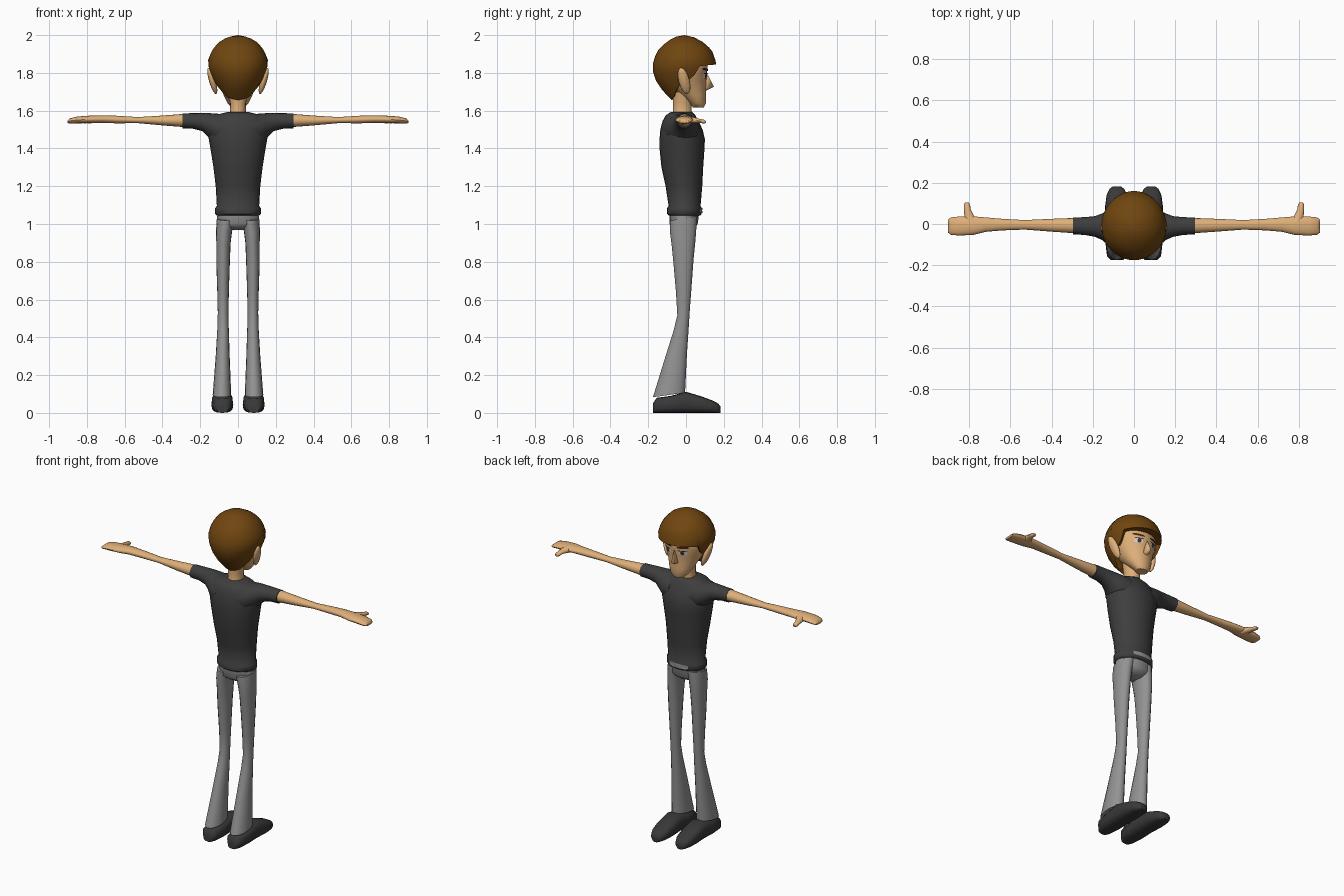
import bpy, bmesh, math
from mathutils import Vector, Matrix

if "Cube" in bpy.data.objects:
    bpy.data.objects.remove(bpy.data.objects["Cube"])


def material(name, rgb):
    m = bpy.data.materials.new(name)
    m.diffuse_color = (*rgb, 1)
    m.use_nodes = True
    m.node_tree.nodes["Principled BSDF"].inputs["Base Color"].default_value = m.diffuse_color
    return m


SKIN = material("skin", (0.74, 0.43, 0.19))
HAIR = material("brown hair", (0.16, 0.06, 0.005))
SHIRT = material("charcoal shirt", (0.048, 0.048, 0.05))
PANTS = material("grey trousers", (0.29, 0.29, 0.29))
SHOE = material("dark shoe", (0.04, 0.04, 0.042))
WHITE = material("eye white", (0.62, 0.66, 0.7))
IRIS = material("dark iris", (0.03, 0.035, 0.05))
BROW = material("dark brow", (0.05, 0.02, 0.008))


def finish(bm, name, mat, angle=50):
    bmesh.ops.recalc_face_normals(bm, faces=bm.faces)
    me = bpy.data.meshes.new(name)
    bm.to_mesh(me)
    bm.free()
    for p in me.polygons:
        p.use_smooth = True
    me.set_sharp_from_angle(angle=math.radians(angle))
    me.materials.append(mat)
    ob = bpy.data.objects.new(name, me)
    bpy.context.collection.objects.link(ob)
    return ob


def skin_rings(bm, rings):
    n = len(rings[0])
    for a, b in zip(rings, rings[1:]):
        for i in range(n):
            j = (i + 1) % n
            bm.faces.new((a[i], a[j], b[j], b[i]))


def loft(name, mat, rings, n=16, power=2.0):
    """Rings are (centre, u axis, v axis); superellipse cross-sections, capped."""
    bm = bmesh.new()
    loops = []
    for c, u, v in rings:
        loop = []
        for i in range(n):
            a = 2 * math.pi * i / n
            ca, sa = math.cos(a), math.sin(a)
            cu = math.copysign(abs(ca) ** (2 / power), ca)
            sv = math.copysign(abs(sa) ** (2 / power), sa)
            loop.append(bm.verts.new(Vector(c) + Vector(u) * cu + Vector(v) * sv))
        loops.append(loop)
    skin_rings(bm, loops)
    bm.faces.new(loops[0])
    bm.faces.new(loops[-1])
    return finish(bm, name, mat)


def upright(table, tilt=0.0):
    """(z, x centre, x radius, front y, back y) -> rings; tilt raises the front edge."""
    return [((xc, (f + b) / 2, z), (rx, 0, 0), (0, (f - b) / 2, tilt)) for z, xc, rx, f, b in table]


def lerp_table(table, t):
    for p, q in zip(table, table[1:]):
        if min(p[0], q[0]) <= t <= max(p[0], q[0]):
            k = (t - p[0]) / (q[0] - p[0])
            return [a + (b - a) * k for a, b in zip(p, q)]
    return table[-1] if abs(t - table[-1][0]) < abs(t - table[0][0]) else table[0]


def plate(name, mat, cx, cz, rx, rz, surface, lift, slope=0.0, power=2.0, n=16):
    """Thin patch that follows a front-facing surface y(x, z)."""
    bm = bmesh.new()
    rings = []
    for k in (0.35, 1.0):
        ring = []
        for i in range(n):
            a = 2 * math.pi * i / n
            ca, sa = math.cos(a), math.sin(a)
            x = cx + k * rx * math.copysign(abs(ca) ** (2 / power), ca)
            z = cz + k * rz * math.copysign(abs(sa) ** (2 / power), sa) + slope * (x - cx)
            ring.append(bm.verts.new((x, surface(x, z) + lift, z)))
        rings.append(ring)
    skin_rings(bm, rings)
    bm.faces.new(rings[0])
    ob = finish(bm, name, mat)
    if ob.data.polygons[0].normal.y < 0:
        ob.data.flip_normals()
    return ob


# Head and neck
HEAD = [(1.618, 0, .036, .095, .035), (1.64, 0, .055, .105, .02), (1.68, 0, .075, .106, -.03),
        (1.72, 0, .092, .106, -.08), (1.76, 0, .112, .108, -.12), (1.80, 0, .128, .112, -.13),
        (1.86, 0, .135, .115, -.13), (1.92, 0, .1, .08, -.1)]
loft("head", SKIN, upright(HEAD), 24)
loft("neck", SKIN, upright([(1.56, 0, .05, .035, -.075), (1.6, 0, .041, .03, -.068),
                            (1.64, 0, .042, .03, -.068), (1.7, 0, .055, .03, -.07)]))


def face_y(x, z):
    _, _, rx, f, b = lerp_table(HEAD, z)
    return (f + b) / 2 + (f - b) / 2 * math.sqrt(max(0, 1 - (x / rx) ** 2))


# Nose
bm = bmesh.new()
v = [bm.verts.new(p) for p in ((0, .114, 1.795), (-.022, .098, 1.715), (0, .148, 1.727),
                               (.022, .098, 1.715), (0, .1, 1.703), (0, .08, 1.74))]
for f in ((0, 1, 2), (0, 2, 3), (1, 4, 2), (2, 4, 3), (0, 5, 1), (0, 3, 5), (1, 5, 4), (3, 4, 5)):
    bm.faces.new([v[i] for i in f])
finish(bm, "nose", SKIN, 80)

# Hair: columns run from the crown down to a hairline that depends on the angle from the front
HAIR_SHAPE = [(2.0, 0, -.01, -.01), (1.99, .055, .04, -.06), (1.96, .105, .095, -.11),
              (1.92, .137, .137, -.147), (1.87, .158, .155, -.172), (1.845, .158, .16, -.176),
              (1.80, .147, .145, -.174), (1.74, .118, .11, -.152), (1.69, .08, .04, -.11),
              (1.655, .05, -.03, -.075)]
HAIRLINE = [(0, 1.845), (35, 1.842), (64, 1.835), (69, 1.765), (90, 1.77), (99, 1.72), (115, 1.67), (180, 1.655)]
COLS, ROWS = 48, 10
bm = bmesh.new()
crown = bm.verts.new((0, -.01, 2.0))
inside = bm.verts.new((0, -.02, 1.82))
rings = [[] for _ in range(ROWS + 1)]
for i in range(COLS):
    deg = 360 * i / COLS
    low = lerp_table(HAIRLINE, min(deg, 360 - deg))[1]
    a = math.radians(deg)
    for r in range(1, ROWS + 1):
        z = 2 - (2 - low) * (r / ROWS) ** 1.6
        _, rx, f, b = lerp_table(HAIR_SHAPE, z)
        cy = min(-.01, (f + b) / 2)
        ry = f - cy if math.cos(a) > 0 else cy - b
        rings[r - 1].append(bm.verts.new((rx * math.sin(a), cy + ry * math.cos(a), z)))
    rings[ROWS].append(bm.verts.new((.8 * rx * math.sin(a), cy + .8 * ry * math.cos(a), z + .003)))
skin_rings(bm, rings)
for i in range(COLS):
    j = (i + 1) % COLS
    bm.faces.new((crown, rings[0][j], rings[0][i]))
    bm.faces.new((inside, rings[-1][i], rings[-1][j]))
finish(bm, "hair", HAIR)

# Shirt torso with rolled hem
TORSO = [(1.045, 0, .112, .074, -.09), (1.053, 0, .121, .083, -.1), (1.085, 0, .121, .083, -.1),
         (1.095, 0, .112, .077, -.092), (1.2, 0, .118, .086, -.108), (1.3, 0, .13, .091, -.13),
         (1.4, 0, .146, .098, -.14), (1.45, 0, .155, .1, -.14), (1.5, 0, .16, .088, -.136),
         (1.545, 0, .155, .066, -.124), (1.575, 0, .125, .05, -.108), (1.592, 0, .06, .035, -.082)]
loft("shirt", SHIRT, upright(TORSO), 24)
plate("trouser_front", PANTS, 0, 1.072, .065, .013,
      lambda x, z: -.0085 + .0915 * math.sqrt(1 - (x / .121) ** 2), .004, power=5)

# Trouser hips
loft("hips", PANTS, upright([(1.06, 0, .108, .07, -.088), (1.0, 0, .114, .062, -.088),
                             (.985, 0, .095, .052, -.075), (.968, 0, .05, .03, -.05)]), 20)

LEG = [(1.03, .062, .05, .06, -.086), (.97, .073, .043, .055, -.085), (.9, .077, .038, .05, -.076),
       (.8, .079, .036, .04, -.066), (.65, .079, .031, .029, -.053), (.53, .079, .028, .02, -.046),
       (.45, .079, .03, .015, -.065), (.3, .081, .037, .005, -.112), (.095, .085, .049, -.005, -.175)]
# x, z centre, z radius, y centre, y radius
SLEEVE = [(.07, 1.5, .08, -.025, .1), (.12, 1.505, .08, -.02, .088), (.155, 1.522, .065, -.013, .064),
          (.19, 1.54, .048, -.012, .05), (.24, 1.546, .041, -.01, .043), (.295, 1.546, .039, -.009, .041)]
ARM = [(.27, 1.548, .036, -.008, .038), (.4, 1.548, .026, -.006, .031), (.53, 1.55, .016, -.004, .023),
       (.64, 1.553, .02, -.003, .028), (.72, 1.555, .02, -.003, .035), (.78, 1.554, .02, -.008, .045),
       (.85, 1.551, .018, -.01, .046), (.888, 1.546, .014, -.01, .042), (.902, 1.541, .007, -.01, .032)]
# y, x radius, height
FOOT = [(-.175, .03, .05), (-.155, .048, .08), (-.08, .057, .09), (0, .056, .112), (.08, .058, .088),
        (.14, .05, .066), (.17, .036, .05), (.182, .02, .036)]

for s, side in ((1, "right"), (-1, "left")):
    # Legs and shoes
    loft(side + "_leg", PANTS, upright([(z, s * x, r, f, b) for z, x, r, f, b in LEG], .012))
    loft(side + "_shoe", SHOE, [((s * .083, y, h / 2), (r, 0, 0), (0, 0, h / 2)) for y, r, h in FOOT], 16, 2.8)
    # Sleeves, arms and thumbs
    for part, mat, table in (("_sleeve", SHIRT, SLEEVE), ("_arm", SKIN, ARM)):
        loft(side + part, mat, [((s * x, yc, zc), (0, ry, 0), (0, 0, rz)) for x, zc, rz, yc, ry in table])
    loft(side + "_thumb", SKIN, [((s * x, y, z), (r, 0, 0), (0, 0, r * .7)) for x, y, z, r in
                                 ((.785, .01, 1.553, .03), (.8, .04, 1.55, .023), (.808, .07, 1.546, .016),
                                  (.81, .095, 1.542, .015), (.81, .105, 1.54, .008))], 10)
    # Ears
    bm = bmesh.new()
    bmesh.ops.create_uvsphere(bm, u_segments=12, v_segments=8, radius=1)
    turn = Matrix.Rotation(math.radians(s * 17), 4, 'Y') @ Matrix.Rotation(math.radians(14), 4, 'X')
    bm.transform(Matrix.Translation((s * .136, -.01, 1.757)) @ turn @ Matrix.Diagonal((.017, .029, .075, 1)))
    finish(bm, side + "_ear", SKIN)
    # Eyes and brows
    plate(side + "_eye", WHITE, s * .05, 1.783, .025, .013, face_y, .003)
    plate(side + "_iris", IRIS, s * .048, 1.783, .011, .012, face_y, .005)
    plate(side + "_lash", BROW, s * .05, 1.797, .027, .003, face_y, .006)
    plate(side + "_brow", BROW, s * .052, 1.818, .034, .006, face_y, .005, s * .08, 3)
